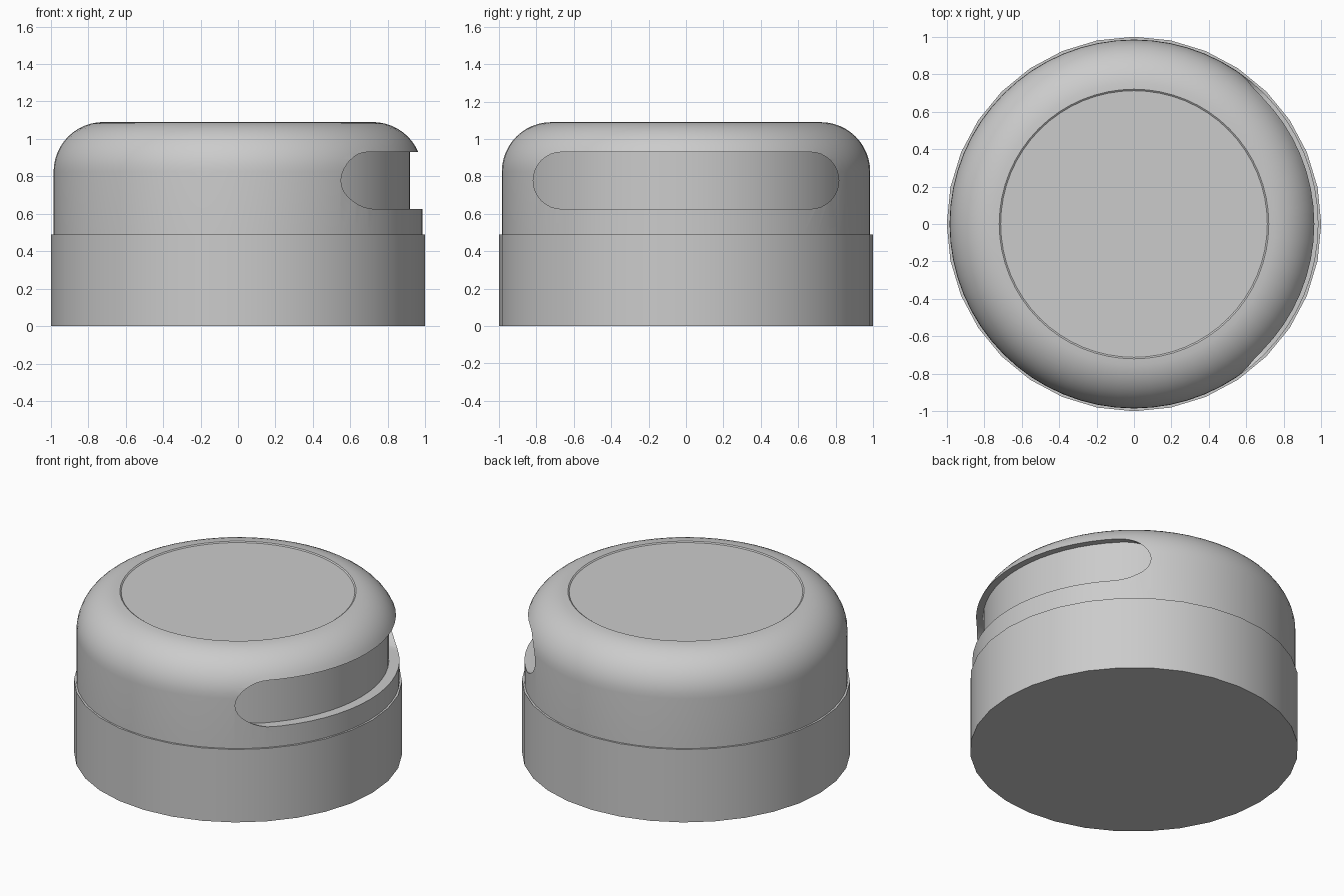
import bpy, bmesh
from math import sin, cos, pi, radians

cube = bpy.data.objects.get("Cube")
if cube:
    bpy.data.objects.remove(cube)

grey = bpy.data.materials.new("plain_grey")
grey.use_nodes = True
colour = (0.6, 0.6, 0.6, 1)
grey.diffuse_color = colour
grey.node_tree.nodes["Principled BSDF"].inputs["Base Color"].default_value = colour


def make_object(name, bm):
    bmesh.ops.recalc_face_normals(bm, faces=bm.faces)
    mesh = bpy.data.meshes.new(name)
    bm.to_mesh(mesh)
    bm.free()
    mesh.materials.append(grey)
    obj = bpy.data.objects.new(name, mesh)
    bpy.context.collection.objects.link(obj)
    return obj


def lathe(name, profile, sides):
    """Spin (radius, height) points into a closed solid with flat end caps."""
    bm = bmesh.new()
    rings = [[bm.verts.new((r * cos(2 * pi * i / sides), r * sin(2 * pi * i / sides), z))
              for i in range(sides)] for r, z in profile]
    for low, high in zip(rings, rings[1:]):
        for i in range(sides):
            j = (i + 1) % sides
            bm.faces.new((low[i], low[j], high[j], high[i]))
    bm.faces.new(rings[0][::-1])
    bm.faces.new(rings[-1])
    return make_object(name, bm)


def smooth(obj):
    bpy.ops.object.select_all(action='DESELECT')
    obj.select_set(True)
    bpy.context.view_layer.objects.active = obj
    bpy.ops.object.shade_smooth_by_angle(angle=radians(30))


# Wide base ring
base = lathe("base", [(1.0, 0), (1.0, 0.49)], 32)

# Rounded cap with a shallow recessed disc on top
fillet = 0.265
steps = 12
profile = [(0.985, 0.48)]
for k in range(steps + 1):
    a = pi / 2 * k / steps
    profile.append((0.72 + fillet * cos(a), 1.09 - fillet + fillet * sin(a)))
profile += [(0.712, 1.084)]
cap = lathe("cap", profile, 64)

# Long round-ended slot cut into the left side
slot_bm = bmesh.new()
half, rad, mid = 0.665, 0.152, 0.778
outline = []
for side in (1, -1):
    for k in range(17):
        a = side * pi / 2 - pi / 2 + pi * (k / 16 - 0.5)
        outline.append(slot_bm.verts.new((0.2, side * half + rad * cos(a), mid + rad * sin(a))))
face = slot_bm.faces.new(outline)
extruded = bmesh.ops.extrude_face_region(slot_bm, geom=[face])["geom"]
bmesh.ops.translate(slot_bm, vec=(1, 0, 0),
                    verts=[v for v in extruded if isinstance(v, bmesh.types.BMVert)])
cutter = make_object("slot_cutter", slot_bm)
cutter.hide_render = True

cut = cap.modifiers.new("slot", 'BOOLEAN')
cut.operation = 'DIFFERENCE'
cut.solver = 'EXACT'
cut.object = cutter
bpy.context.view_layer.objects.active = cap
bpy.ops.object.modifier_apply(modifier=cut.name)
bpy.data.objects.remove(cutter)

# Inner drum seen through the slot
core = lathe("inner_drum", [(0.92, 0.55), (0.92, 0.96)], 64)

for part in (base, cap, core):
    smooth(part)
